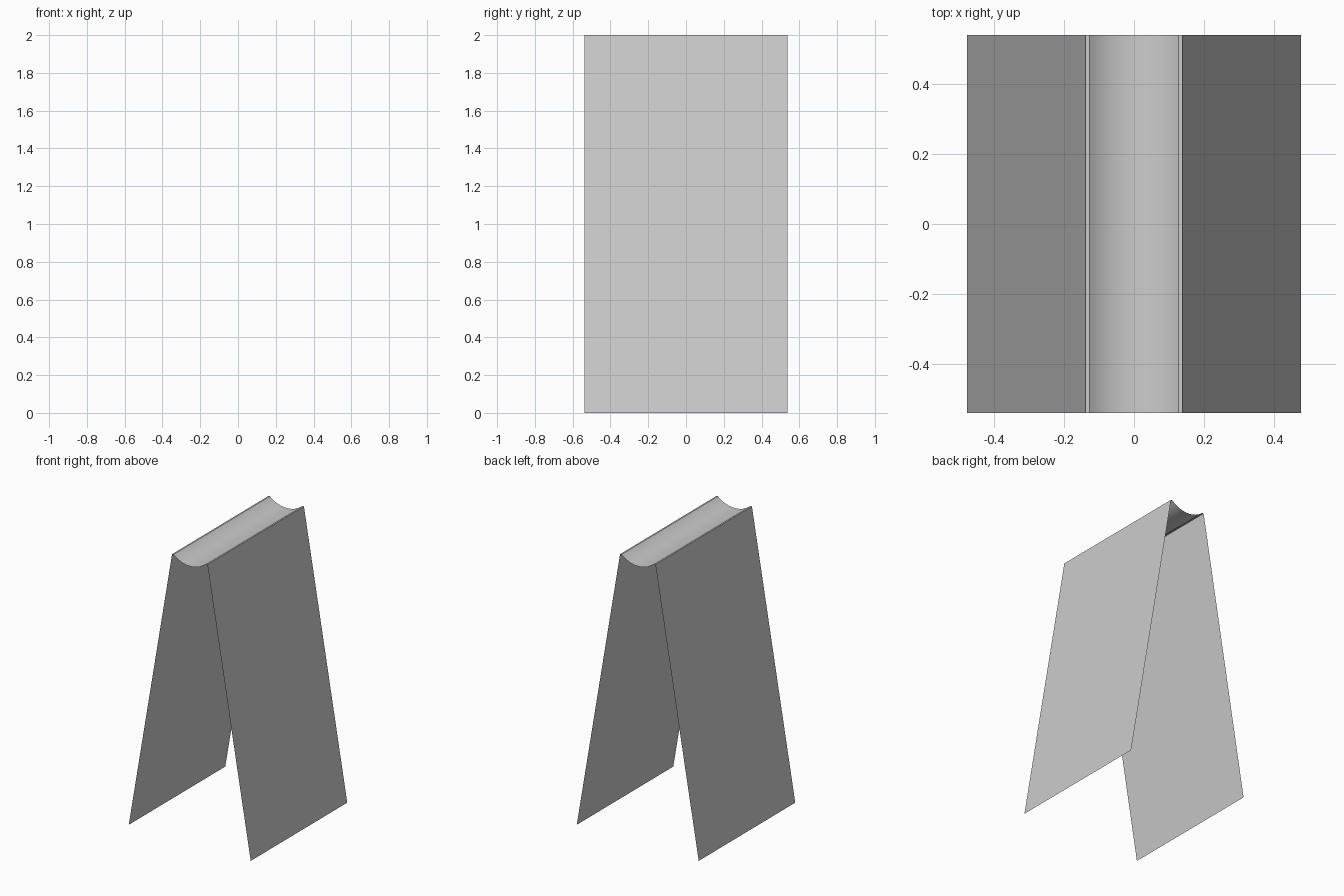
import bpy, math

if "Cube" in bpy.data.objects:
    bpy.data.objects.remove(bpy.data.objects["Cube"])

HALF_LEN = 0.538      # half length along y
TOP_X, FOOT_X = 0.138, 0.476
LIP_X, SAG = 0.127, 0.048
HEIGHT = 2.0


def sheet(name, profile, y0, y1):
    """Sweep an open x-z profile along y as a thin sheet."""
    n = len(profile)
    verts = [(x, y, z) for y in (y0, y1) for x, z in profile]
    faces = [(i, i + n, i + n + 1, i + 1)[::-1] for i in range(n - 1)]
    mesh = bpy.data.meshes.new(name)
    mesh.from_pydata(verts, [], faces)
    obj = bpy.data.objects.new(name, mesh)
    bpy.context.collection.objects.link(obj)
    return obj


# Sloping side panels
sheet("left_panel", [(-FOOT_X, 0), (-TOP_X, HEIGHT)], -HALF_LEN, HALF_LEN)
sheet("right_panel", [(TOP_X, HEIGHT), (FOOT_X, 0)], -HALF_LEN, HALF_LEN)

# Trough profile: flat lip, circular dip, flat lip
radius = (LIP_X ** 2 + SAG ** 2) / (2 * SAG)
half_angle = math.asin(LIP_X / radius)
STEPS = 16
profile = [(-TOP_X, HEIGHT)]
for i in range(STEPS + 1):
    a = half_angle * (2 * i / STEPS - 1)
    profile.append((radius * math.sin(a),
                    HEIGHT - SAG + radius * (1 - math.cos(a))))
profile.append((TOP_X, HEIGHT))

# Six trough sections laid end to end
SECTIONS = 6
step = 2 * HALF_LEN / SECTIONS
for i in range(SECTIONS):
    y = -HALF_LEN + i * step
    obj = sheet(f"trough_section_{i + 1}", profile, y, y + step)
    bpy.ops.object.select_all(action='DESELECT')
    obj.select_set(True)
    bpy.context.view_layer.objects.active = obj
    bpy.ops.object.shade_smooth_by_angle(angle=math.radians(20))
